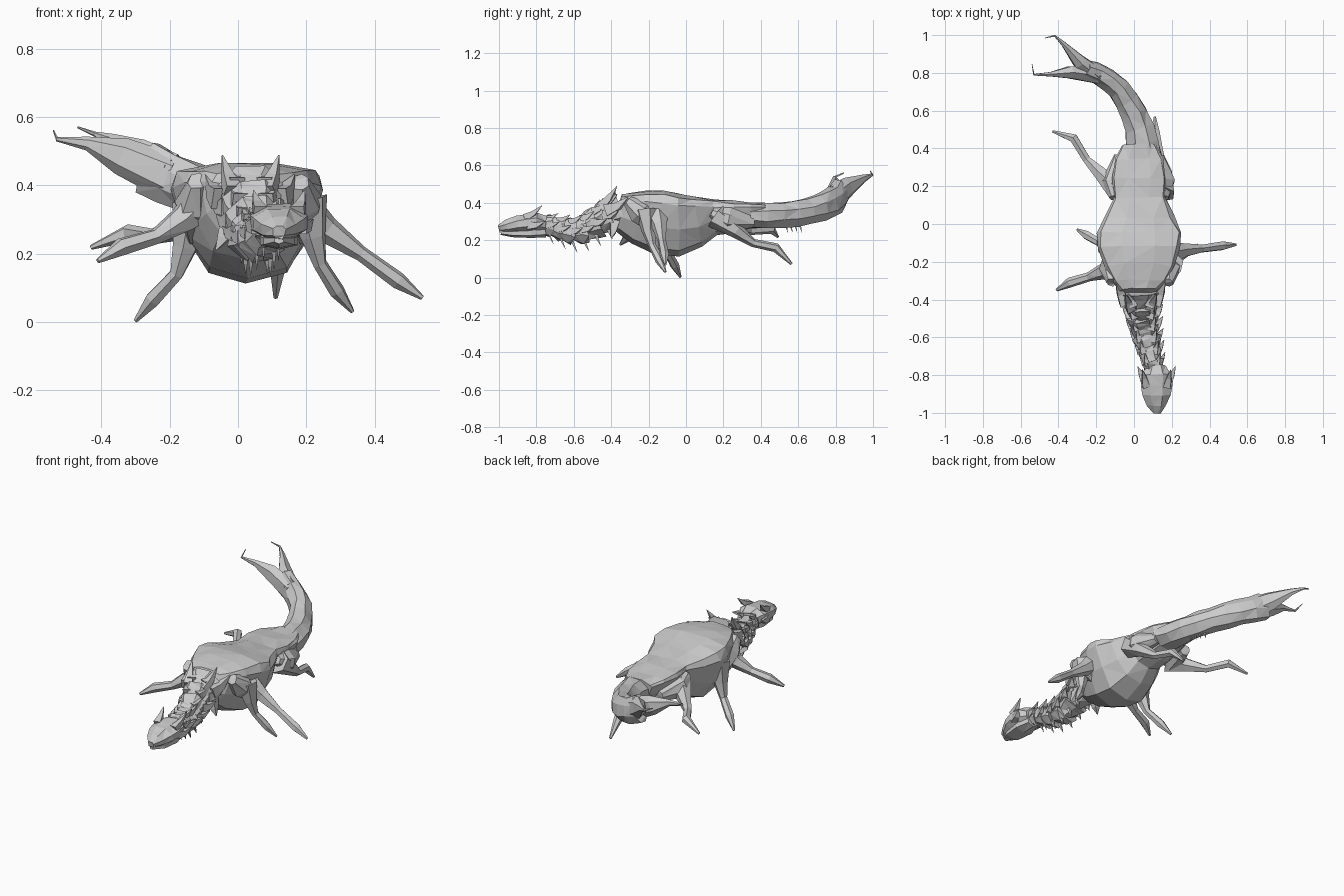
import bpy
import bmesh
import math
import random
from mathutils import Vector

default = bpy.data.objects.get("Cube")
if default:
    bpy.data.objects.remove(default, do_unlink=True)

random.seed(7)
SIDES = (-1, 1)

hide = bpy.data.materials.new("grey hide")
hide.use_nodes = True
hide.diffuse_color = (.6, .6, .6, 1)
hide.node_tree.nodes["Principled BSDF"].inputs["Base Color"].default_value = hide.diffuse_color


def ring(sides):
    """Unit polygon used as a cross-section."""
    step = math.tau / sides
    return [(math.cos((i + .5) * step), math.sin((i + .5) * step)) for i in range(sides)]


def add_loft(bm, centres, sizes, profile, up=(0, 0, 1), jitter=0):
    """Skin cross-sections of (half width, half height) along a path."""
    centres = [Vector(c) for c in centres]
    last = len(centres) - 1
    rows = []
    for i, (centre, (wide, high)) in enumerate(zip(centres, sizes)):
        tangent = (centres[min(i + 1, last)] - centres[max(i - 1, 0)]).normalized()
        side = tangent.cross(Vector(up)).normalized()
        lift = side.cross(tangent)
        row = []
        for across, along in profile:
            noise = Vector([random.uniform(-jitter, jitter) for axis in range(3)])
            row.append(bm.verts.new(centre + side * across * wide + lift * along * high + noise))
        rows.append(row)
    count = len(profile)
    for low, top in zip(rows, rows[1:]):
        for k in range(count):
            n = (k + 1) % count
            bm.faces.new((low[k], low[n], top[n], top[k]))
    bm.faces.new(rows[0])
    bm.faces.new(rows[-1])


def add_spike(bm, base, tip, radius):
    """Slightly sagging four-sided thorn from base to tip."""
    base, tip = Vector(base), Vector(tip)
    middle = base.lerp(tip, .5) - Vector((0, 0, radius * .3))
    steep = abs((tip - base).normalized().z) > .8
    sizes = [(radius * f, radius * f) for f in (1, .65, .06)]
    add_loft(bm, (base, middle, tip), sizes, ring(4), (1, 0, 0) if steep else (0, 0, 1))


def finish(name, bm):
    """Turn the bmesh into a faceted object."""
    bmesh.ops.recalc_face_normals(bm, faces=bm.faces[:])
    bmesh.ops.triangulate(bm, faces=bm.faces[:])
    mesh = bpy.data.meshes.new(name)
    bm.to_mesh(mesh)
    bm.free()
    mesh.materials.append(hide)
    obj = bpy.data.objects.new(name, mesh)
    bpy.context.scene.collection.objects.link(obj)


def loft(name, centres, sizes, profile, up=(0, 0, 1), jitter=0):
    bm = bmesh.new()
    add_loft(bm, centres, sizes, profile, up, jitter)
    finish(name, bm)


def spine_loft(name, x, stations, profile, jitter=0):
    """Loft along y from (y, z, half width, half height) stations."""
    centres = [(x, y, z) for y, z, wide, high in stations]
    loft(name, centres, [s[-2:] for s in stations], profile, jitter=jitter)


def limb(name, path, radius, up=(.2, 1, .3), taper=(1, .58, .32, .36, .1), flat=1):
    """Tapering limb; flat stretches the section's height."""
    sizes = [(radius * f, radius * f * flat) for f in taper]
    loft(name, path, sizes, ring(6), up)


# Body: flat back, sharp shoulder rim, keeled belly and pinched waist
half = [(.4, 1), (.92, .86), (1, .6), (.82, -.2), (.52, -.8)]
shield = half + [(0, -1)] + [(-a, b) for a, b in reversed(half)]
spine_loft("body", .027, [
    (-.37, .36, .1, .09),
    (-.33, .345, .14, .115),
    (-.25, .32, .185, .145),
    (-.14, .295, .22, .175),
    (-.04, .285, .225, .17),
    (.06, .3, .18, .135),
    (.15, .325, .135, .095),
    (.25, .325, .14, .085),
    (.35, .335, .125, .07),
    (.42, .335, .09, .06)], shield, jitter=.006)

# Tail: an arc sweeping right and rising toward its fork
steps = [i / 9 for i in range(9)]
loft("tail",
     [(.055 - .4 * t ** 1.8, .34 + .49 * math.sin(t * math.pi / 2), .33 + .16 * t ** 2.3)
      for t in steps],
     [(.054 + .05 * (1 - t) ** 2, .068 + .014 * t) for t in steps],
     ring(8), jitter=.005)

# Two broad, hooked prongs at the fork
hook = (1, .8, .3, .1, .04)
limb("rear_prong", [(-.2, .79, .425), (-.29, .86, .48), (-.37, .95, .53),
                    (-.42, .997, .55), (-.47, .985, .57)], .05, (0, 0, 1), hook, 1.45)
limb("side_prong", [(-.2, .785, .425), (-.34, .803, .485), (-.44, .793, .522),
                    (-.53, .79, .535), (-.54, .845, .56)], .046, (0, 0, 1), hook, 1.5)

# Neck: overlapping armour collars, narrowing toward the head
neck, widths = [], []
for i in range(8):
    t = i / 7
    dip = math.sin(math.pi * t) ** 2
    neck.append(Vector((.035 + .08 * t ** 1.7, -.35 - .44 * t, .36 - .08 * t - .07 * dip)))
    widths.append(.098 - .052 * t ** 1.2)
bm = bmesh.new()
for a, b, w in zip(neck, neck[1:], widths):
    add_loft(bm, (a, a.lerp(b, .4), a.lerp(b, 1.2)),
             [(w * f, w * f) for f in (1.08, .97, .68)], ring(8), jitter=.007)
finish("neck", bm)

# Thorns on the neck: side pairs, raised pairs and hanging spines
bm = bmesh.new()
for p, w in zip(neck[1:-1], widths[1:]):
    for s in SIDES:
        add_spike(bm, p + Vector((s * w * .7, -.02, 0)),
                  p + Vector((s * w * 1.25, .05, .02)), w * .4)
        add_spike(bm, p + Vector((s * w * .45, -.02, w * .7)),
                  p + Vector((s * w * .75, .045, w * 1.2)), w * .36)
        add_spike(bm, p + Vector((s * w * .4, -.01, -w * .6)),
                  p + Vector((s * w * .4, .02, -w * .75 - .06)), w * .15)
finish("neck_thorns", bm)

# Crest plates at the shoulders
bm = bmesh.new()
for s in SIDES:
    add_spike(bm, (.035 + s * .05, -.45, .38), (.037 + s * .083, -.37, .488), .035)
    add_spike(bm, (.035 + s * .08, -.42, .36), (.035 + s * .13, -.31, .43), .045)
    add_spike(bm, (.035 + s * .06, -.38, .3), (.035 + s * .1, -.4, .21), .035)
finish("shoulder_crest", bm)

# Head: wedge skull, lower jaw, swept horns and teeth
spine_loft("skull", .12, [
    (-.75, .285, .05, .045),
    (-.8, .295, .085, .055),
    (-.85, .292, .09, .052),
    (-.9, .285, .08, .05),
    (-.955, .272, .055, .04),
    (-1, .262, .02, .022)], ring(8), jitter=.003)
spine_loft("jaw", .12, [
    (-.75, .245, .04, .03),
    (-.83, .238, .065, .026),
    (-.93, .236, .052, .02),
    (-.99, .24, .016, .012)], ring(6))
bm = bmesh.new()
for s in SIDES:
    add_spike(bm, (.12 + s * .055, -.86, .32), (.12 + s * .075, -.77, .385), .028)
    add_spike(bm, (.12 + s * .06, -.84, .28), (.12 + s * .1, -.755, .3), .032)
    for k in range(4):
        x, y = .12 + s * (.025 + k * .008), -.95 + k * .045
        add_spike(bm, (x, y, .262), (x, y, .225), .007)
finish("horns_and_teeth", bm)

# Legs: hip, knee, shin, ankle and pointed foot
limb("right_front_leg", [(-.08, -.22, .38), (-.16, -.25, .3), (-.24, -.28, .25),
                         (-.34, -.31, .22), (-.41, -.35, .178)], .075)
limb("right_middle_leg", [(-.13, -.12, .34), (-.155, -.11, .22), (-.18, -.1, .14),
                          (-.25, -.06, .065), (-.3, -.03, .003)], .068)
limb("left_front_leg", [(.2, -.21, .36), (.22, -.2, .25), (.24, -.18, .17),
                        (.29, -.14, .09), (.335, -.11, .03)], .065)
limb("left_middle_leg", [(.17, -.16, .34), (.26, -.14, .27), (.36, -.13, .2),
                         (.47, -.115, .12), (.54, -.11, .07)], .07)
limb("right_hind_leg", [(-.09, .19, .31), (-.17, .26, .28), (-.25, .34, .25),
                        (-.32, .455, .26), (-.43, .49, .218)], .072, (0, 0, 1))
limb("left_hind_leg", [(.15, .16, .33), (.165, .27, .25), (.14, .36, .185),
                       (.115, .48, .16), (.11, .565, .072)], .07, (0, 0, 1))

# Shoulder and haunch muscles, swelling between slim ends
bulge = [(.03, .03), (.068, .068), (.032, .032)]
for s, label in zip(SIDES, ("right", "left")):
    shoulder, haunch = .03 + s * .15, .025 + s * .13
    loft(label + "_shoulder", [(shoulder, -.31, .41), (shoulder, -.24, .35),
                               (shoulder, -.14, .245)], bulge, ring(7), jitter=.004)
    loft(label + "_haunch", [(haunch, .14, .35), (haunch, .22, .31),
                             (haunch - s * .03, .36, .3)], bulge, ring(7), jitter=.004)

# Small spines under the tail root
bm = bmesh.new()
for k in range(4):
    x, y = .03 - k * .014, .53 + k * .025
    add_spike(bm, (x, y, .3), (x, y + .015, .24), .009)
finish("tail_spines", bm)
